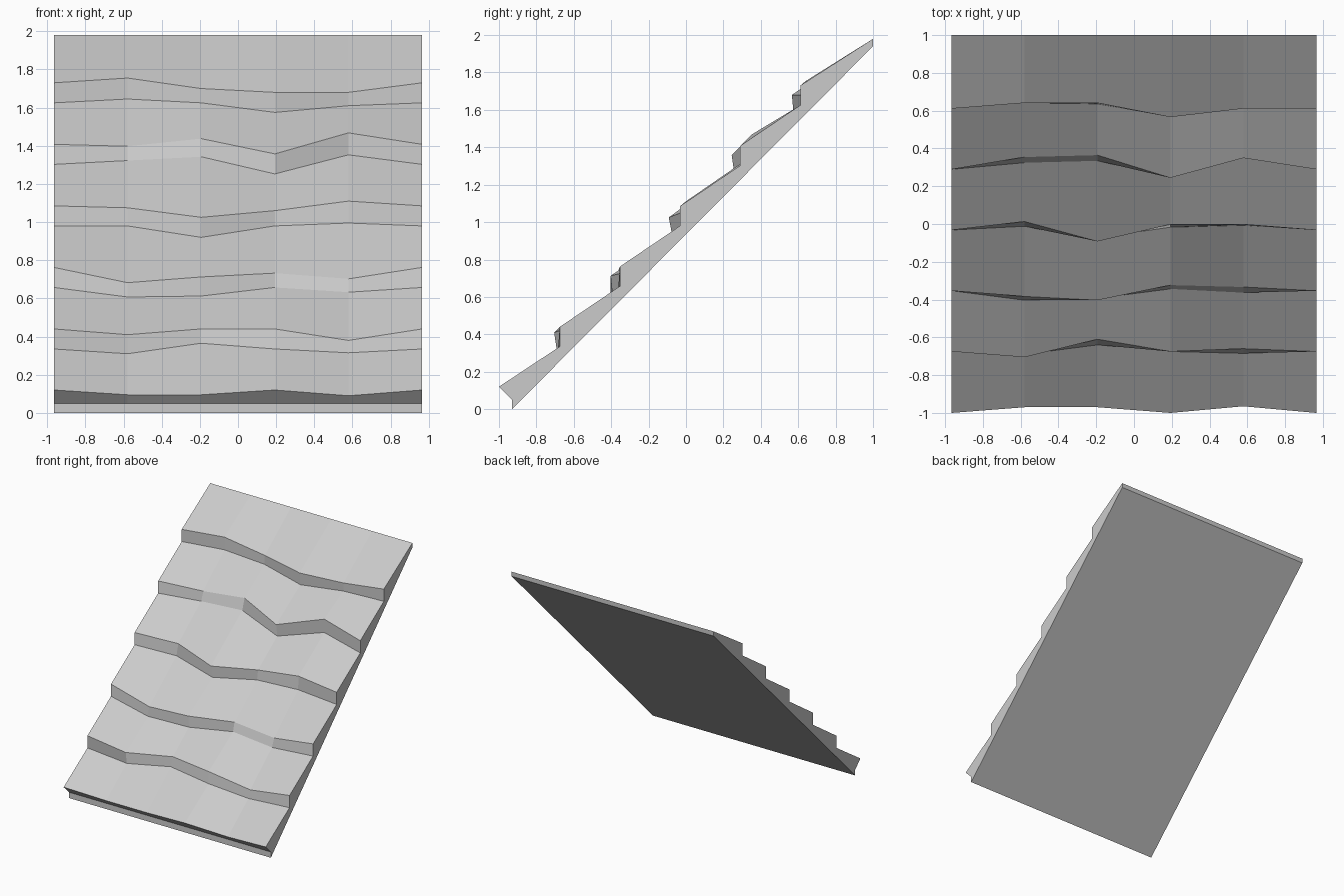
import bpy
import bmesh

# Remove the default cube
default_cube = bpy.data.objects.get("Cube")
if default_cube:
    bpy.data.objects.remove(default_cube, do_unlink=True)

# Proportions of the sloping flight
HALF_WIDTH = 0.965
COLUMNS = 6
STEP_RUN, STEP_RISE, RISER_HEIGHT = 0.3215, 0.3225, 0.105
FIRST_Y, FIRST_Z = -0.675, 0.335

# Hand-hewn wobble of the inner columns, (dy, dz) in hundredths
LIP_WOBBLE = [(3, -2.5), (3, -2.5), (0, 0), (3.5, -3)]
FOOT_WOBBLE = [
    [(-1.5, -2.5), (3.5, 3), (0, 0), (-1, -2)],
    [(-5, -5), (-4, -4.5), (1, 0), (-1, -2.5)],
    [(2, 0), (-4, -6), (1.5, 0), (2.5, 1.5)],
    [(3.5, 2), (4.5, 4), (-3, -5), (6, 5)],
    [(3, 2), (2.5, 0), (-3.5, -5), (0, -1.5)],
]
NOSE_WOBBLE = [
    [(-3, -3), (6.5, 0), (0, 0), (1.5, -6)],
    [(-3, -8), (-5, -5), (3, -3), (2, -6)],
    [(4.5, -1), (-6, -6), (3, -2.5), (3, 2.5)],
    [(6.5, -1), (7.5, 3), (-4.5, -5), (6, 6)],
    [(3, 2.5), (3, -3), (-4.5, -5), (0, -5)],
]


def make_material(name, color):
    material = bpy.data.materials.new(name)
    material.use_nodes = True
    material.diffuse_color = color
    shader = material.node_tree.nodes["Principled BSDF"]
    shader.inputs["Base Color"].default_value = color
    return material


def add_row(bm, y, z, wobble=None):
    """One line of vertices across the width, straight at both ends."""
    inner = wobble or [(0, 0)] * (COLUMNS - 2)
    offsets = [(0, 0)] + inner + [(0, 0)]
    row = []
    for column, (dy, dz) in enumerate(offsets):
        x = HALF_WIDTH * (2 * column / (COLUMNS - 1) - 1)
        row.append(bm.verts.new((x, y + dy / 100, z + dz / 100)))
    return row


def build_stairs():
    bm = bmesh.new()

    # Front edge and overhanging lip
    rows = [
        add_row(bm, -0.93, 0),
        add_row(bm, -0.93, 0.05),
        add_row(bm, -1, 0.12, LIP_WOBBLE),
    ]

    # Foot and nose of every riser; treads span the gaps between them
    for step, (foot, nose) in enumerate(zip(FOOT_WOBBLE, NOSE_WOBBLE)):
        y = FIRST_Y + step * STEP_RUN
        z = FIRST_Z + step * STEP_RISE
        rows.append(add_row(bm, y, z, foot))
        rows.append(add_row(bm, y, z + RISER_HEIGHT, nose))

    # Thin back edge
    rows.append(add_row(bm, 1, 1.98))
    rows.append(add_row(bm, 1, 1.94))

    # Skin neighbouring rows, closing round the flat underside
    for lower, upper in zip(rows, rows[1:] + rows[:1]):
        for i in range(COLUMNS - 1):
            bm.faces.new((lower[i], lower[i + 1], upper[i + 1], upper[i]))

    # Stepped side walls
    for side in (0, -1):
        bm.faces.new([row[side] for row in rows])

    bmesh.ops.recalc_face_normals(bm, faces=bm.faces[:])
    mesh = bpy.data.meshes.new("stone_stairs")
    bm.to_mesh(mesh)
    bm.free()
    stairs = bpy.data.objects.new("stone_stairs", mesh)
    bpy.context.scene.collection.objects.link(stairs)
    return stairs


stairs = build_stairs()
stairs.data.materials.append(make_material("pale grey stone", (0.6, 0.6, 0.6, 1)))
